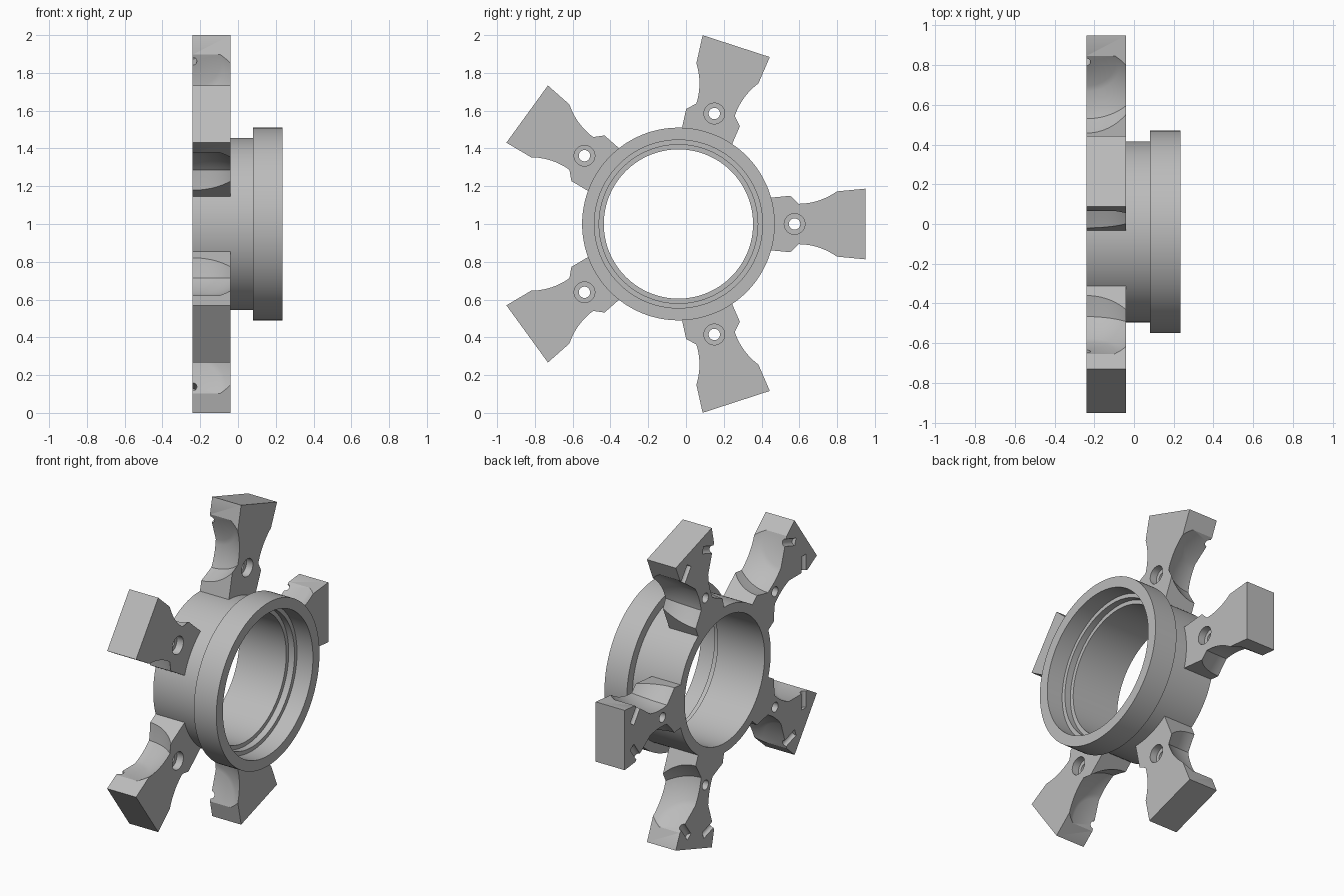
import bpy, bmesh
from math import pi, radians, sqrt
from mathutils import Matrix, Vector

if "Cube" in bpy.data.objects:
    bpy.data.objects.remove(bpy.data.objects["Cube"], do_unlink=True)

BACK, FRONT = -0.24, -0.04          # arm thickness range along the wheel axis
PLACE = Matrix.Translation((0, -0.04, 1.0))

metal = bpy.data.materials.new("plain grey")
metal.use_nodes = True
GREY = (0.5, 0.5, 0.5, 1)
metal.diffuse_color = GREY
metal.node_tree.nodes["Principled BSDF"].inputs["Base Color"].default_value = GREY


def finish(bm, name, matrix=Matrix()):
    bmesh.ops.remove_doubles(bm, verts=bm.verts, dist=1e-5)
    bmesh.ops.transform(bm, matrix=matrix, verts=bm.verts)
    bmesh.ops.recalc_face_normals(bm, faces=bm.faces)
    mesh = bpy.data.meshes.new(name)
    bm.to_mesh(mesh)
    bm.free()
    mesh.materials.append(metal)
    obj = bpy.data.objects.new(name, mesh)
    bpy.context.scene.collection.objects.link(obj)
    return obj


def lathe(name, profile, matrix=Matrix(), steps=96, closed=False):
    """Revolve (position, radius) points around the x axis."""
    bm = bmesh.new()
    verts = [bm.verts.new((s, r, 0)) for s, r in profile]
    pairs = list(zip(verts, verts[1:]))
    if closed:
        pairs.append((verts[-1], verts[0]))
    edges = [bm.edges.new(p) for p in pairs]
    bmesh.ops.spin(bm, geom=verts + edges, cent=(0, 0, 0), axis=(1, 0, 0),
                   angle=2 * pi, steps=steps)
    return finish(bm, name, matrix)


def smooth(mesh):
    mesh.shade_smooth()
    mesh.set_sharp_from_angle(angle=radians(28))


# Hub: barrel, front flange and stepped bore
hub = lathe("hub", [(BACK, 0.395), (BACK, 0.455), (0.08, 0.455), (0.08, 0.51),
                    (0.235, 0.51), (0.235, 0.445), (0.125, 0.445), (0.125, 0.42),
                    (0.085, 0.42), (0.085, 0.395)], PLACE, 128, closed=True)
smooth(hub.data)

# Arm blank: a slightly flared block
bm = bmesh.new()
inner, outer = (0.41, 0.132), (0.99, 0.187)
outline = [(inner[0], -inner[1]), (outer[0], -outer[1]), outer, inner]
face = bm.faces.new([bm.verts.new((BACK, y, z)) for y, z in outline])
new = bmesh.ops.extrude_face_region(bm, geom=[face])["geom"]
bmesh.ops.translate(bm, vec=Vector((FRONT - BACK, 0, 0)),
                    verts=[v for v in new if isinstance(v, bmesh.types.BMVert)])
arm = finish(bm, "arm_1")

# Roller pocket with its axle groove, lying between two arms
curve = [(s, sqrt(0.406 ** 2 - s * s)) for s in
         [0.378 - 0.091 * i / 8 for i in range(9)]]
half = [(0.48, 0), (0.48, 0.022), (0.378, 0.022)] + curve + [(0.225, 0.295), (0.12, 0.302)]
pocket = half + [(0, 0.305)] + [(-s, r) for s, r in reversed(half)]
cutters = []
for sign in (1, -1):
    m = (Matrix.Rotation(sign * radians(36), 4, 'X')
         @ Matrix.Translation((BACK, 0.783, 0)) @ Matrix.Rotation(pi / 2, 4, 'Y'))
    cutters.append(lathe("pocket_cutter", pocket, m))

# Counterbored screw hole
cutters.append(lathe("screw_cutter", [(-0.3, 0), (-0.3, 0.03), (-0.085, 0.03),
                                      (-0.085, 0.055), (0.01, 0.055), (0.01, 0)],
                     Matrix.Translation((0, 0.615, 0)), 40))

for c in cutters:
    c.hide_render = True
    mod = arm.modifiers.new("cut", 'BOOLEAN')
    mod.operation, mod.solver, mod.object = 'DIFFERENCE', 'EXACT', c

bpy.context.view_layer.update()
deps = bpy.context.evaluated_depsgraph_get()
cut_mesh = bpy.data.meshes.new_from_object(arm.evaluated_get(deps))
arm.modifiers.clear()
arm.data = cut_mesh
smooth(cut_mesh)
for c in cutters:
    bpy.data.objects.remove(c, do_unlink=True)

# Five arms around the hub
for i in range(5):
    a = arm if i == 0 else bpy.data.objects.new(f"arm_{i + 1}", cut_mesh)
    if i:
        bpy.context.scene.collection.objects.link(a)
    a.matrix_world = PLACE @ Matrix.Rotation(radians(72 * i), 4, 'X')
